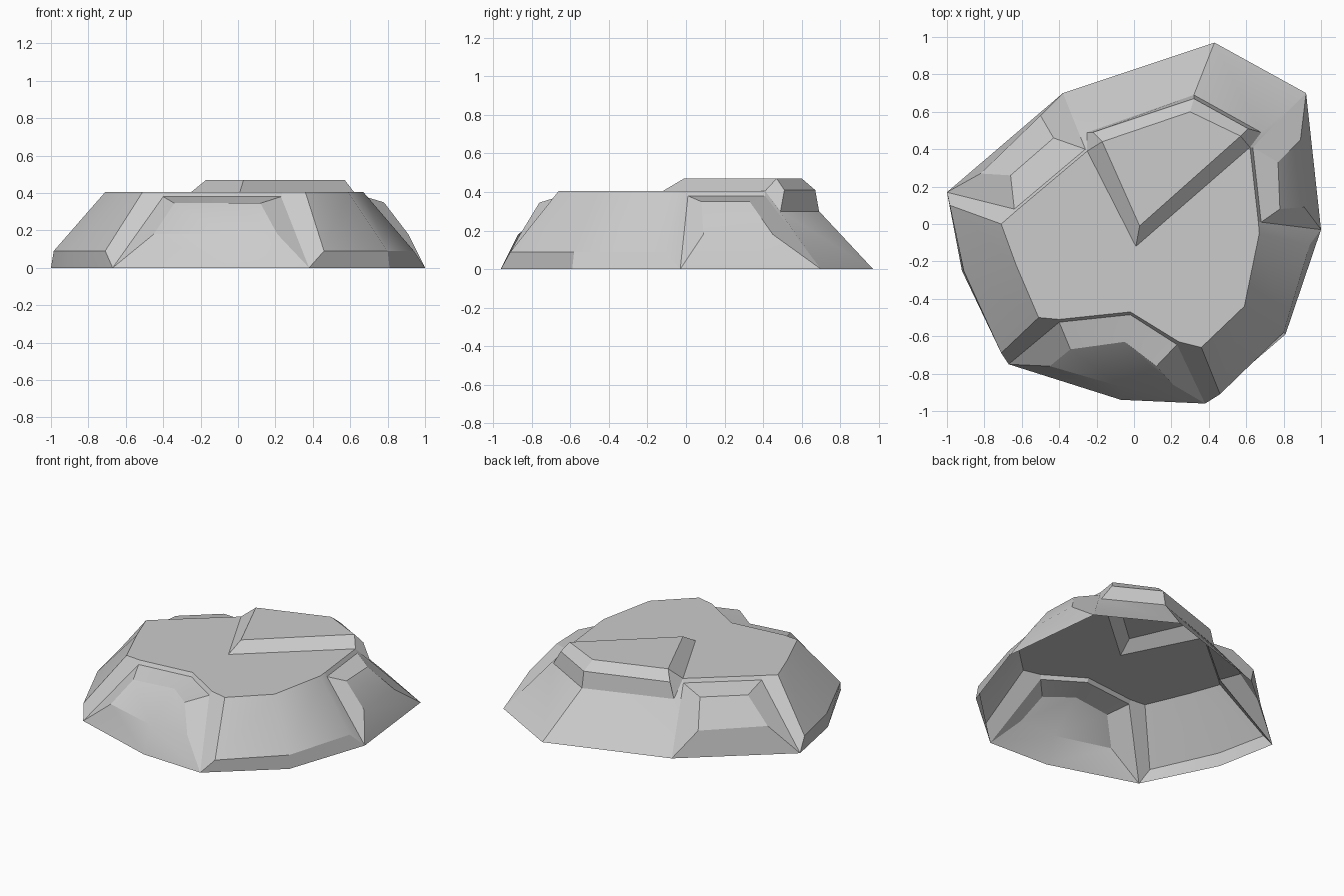
import bpy, bmesh, math
from mathutils import Vector

if "Cube" in bpy.data.objects:
    bpy.data.objects.remove(bpy.data.objects["Cube"])

CORE = Vector((0, 0.1, -0.5))
TOP, LIP, LEDGE = 0.405, 0.38, 0.09


def at(z, *pts):
    """Lift xy points to height z."""
    return [(x, y, z) for x, y in pts]


def shell(name, faces):
    """Open surface made of polygons, welded and facing outward."""
    bm = bmesh.new()
    for f in faces:
        bm.faces.new([bm.verts.new(p) for p in f])
    bmesh.ops.remove_doubles(bm, verts=bm.verts, dist=0.002)
    bm.normal_update()
    for f in bm.faces:
        if f.normal.dot(f.calc_center_median() - CORE) < 0:
            f.normal_flip()
    me = bpy.data.meshes.new(name)
    bm.to_mesh(me)
    bm.free()
    ob = bpy.data.objects.new(name, me)
    bpy.context.collection.objects.link(ob)
    bpy.context.view_layer.objects.active = ob
    ob.select_set(True)
    bpy.ops.object.shade_smooth_by_angle(angle=math.radians(25))
    ob.select_set(False)


def skin(rows):
    """Quads between successive rows of equal length."""
    return [(a[i], a[i + 1], b[i + 1], b[i])
            for a, b in zip(rows, rows[1:]) for i in range(len(a) - 1)]


def boulder(name, rim, lip, shoulder, belly, base):
    """Bulging block set into the cliff, with sloping end faces."""
    faces = skin([rim, lip, shoulder, belly, base])
    for e in (0, -1):
        faces.append((lip[e], shoulder[e], belly[e], base[e]))
    shell(name, faces)


# Front block
f_rim = at(TOP, (-.40, -.51), (-.02, -.47), (.24, -.63))
f_lip = at(LIP, (-.40, -.525), (-.02, -.485), (.23, -.645))
f_base = at(0, (-.67, -.75), (-.07, -.94), (.38, -.96))
boulder("front_block", f_rim, f_lip,
        at(.345, (-.34, -.67), (-.05, -.63), (.12, -.76)),
        at(.18, (-.45, -.76), (-.07, -.87), (.21, -.86)), f_base)

# Left rear block
l_rim = at(TOP, (-.63, .07), (-.25, .39))
l_lip = at(LIP, (-.64, .08), (-.26, .40))
l_base = at(0, (-1, .17), (-.38, .70))
boulder("left_block", l_rim, l_lip,
        at(.35, (-.66, .26), (-.43, .46)),
        at(.18, (-.82, .27), (-.50, .58)), l_base)

# Right block
r_rim = at(TOP, (.665, .01), (.62, .41))
r_lip = at(LIP, (.68, .01), (.635, .41))
r_base = at(0, (1, -.03), (.92, .70))
boulder("right_block", r_rim, r_lip,
        at(.35, (.78, .08), (.77, .33)),
        at(.18, (.91, .09), (.89, .45)), r_base)


# Cliff sections between blocks: ledge, slope and the two side bands
def cliff(name, base, ledge, top, start, end):
    faces = skin([base, ledge, top])
    for e, (rim, lip) in ((0, start), (-1, end)):
        faces.append((top[e], rim, lip, base[e], ledge[e]))
    shell(name, faces)


c_left = at(TOP, (-.71, 0), (-.63, -.22), (-.51, -.50))
cliff("left_cliff", at(0, (-1, .17), (-.92, -.25), (-.67, -.75)),
      at(LEDGE, (-.985, .10), (-.91, -.25), (-.71, -.69)), c_left,
      (l_rim[0], l_lip[0]), (f_rim[0], f_lip[0]))
c_right = at(TOP, (.36, -.66), (.59, -.44), (.67, -.05))
cliff("right_cliff", at(0, (.38, -.96), (.81, -.59), (1, -.03)),
      at(LEDGE, (.46, -.91), (.80, -.58), (.94, -.11)), c_right,
      (f_rim[-1], f_lip[-1]), (r_rim[0], r_lip[0]))

# Rear slope, closed against the side blocks
foot = at(.30, (-.25, .49), (.32, .69), (.68, .49))
r_bot = [l_base[1], (.43, .97, 0), r_base[1]]
shell("rear_slope", skin([r_bot, foot]) + [
    (l_base[1], foot[0], l_rim[1], l_lip[1]),
    (r_base[1], foot[2], r_rim[1], r_lip[1])])

# Flat plateau, notched where the raised slab sits
tip = (.01, -.12, TOP)
shell("plateau", [c_left + f_rim + c_right + r_rim + [tip] + l_rim[::-1]])

# Raised wedge slab
crown = at(.47, (-.17, .44), (.03, -.01), (.57, .47), (.30, .60))
brow = at(.41, (-.22, .49), (.32, .67), (.61, .51))
shell("raised_slab", [
    crown,
    (crown[0], crown[1], tip, l_rim[1]),
    (crown[1], crown[2], r_rim[1], tip),
    (crown[0], l_rim[1], foot[0], brow[0]),
    (crown[2], r_rim[1], foot[2], brow[2])]
    + skin([[crown[0], crown[3], crown[2]], brow, foot]))
